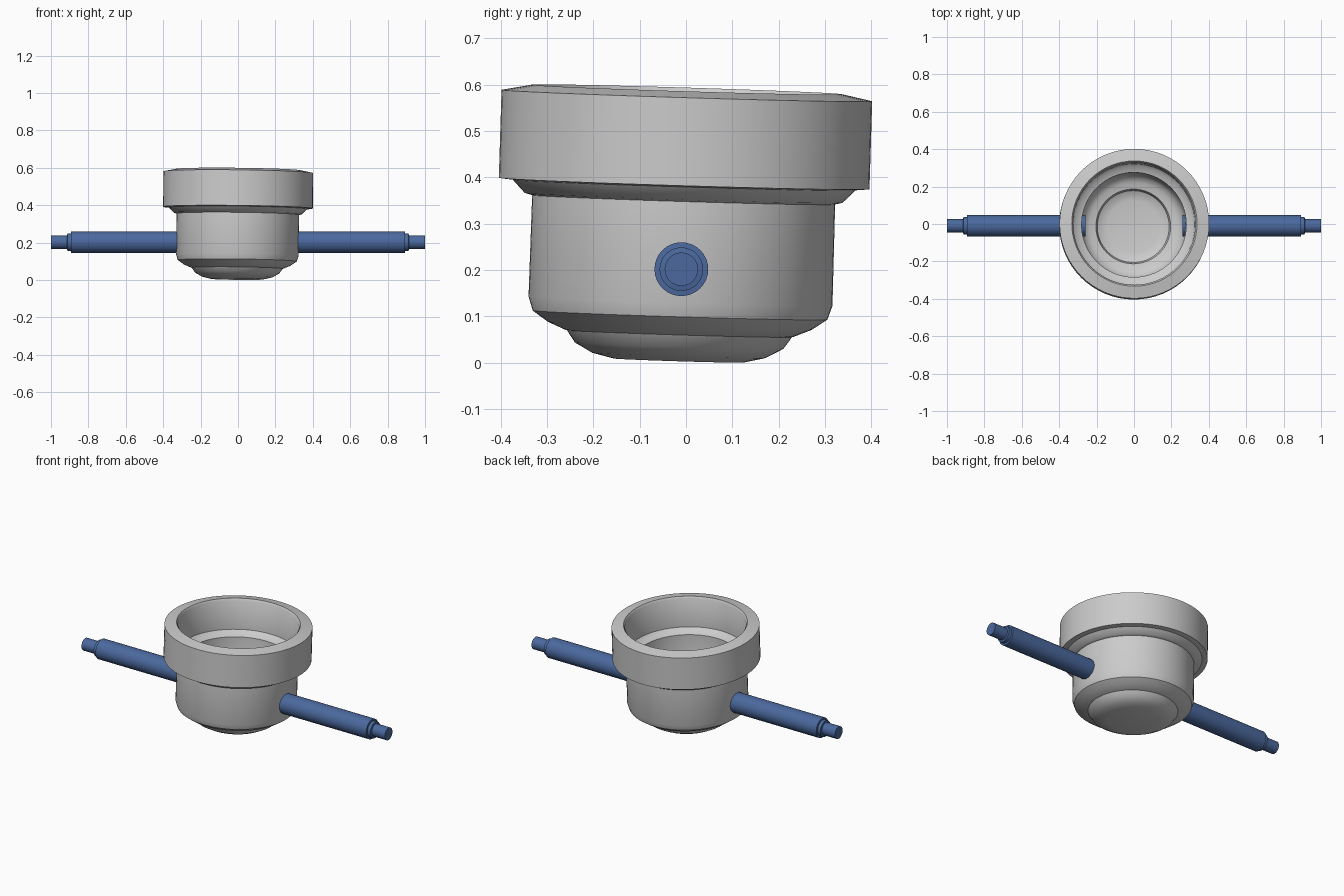
import bpy, bmesh, math
from mathutils import Matrix

if "Cube" in bpy.data.objects:
    bpy.data.objects.remove(bpy.data.objects["Cube"])


def lathe(name, profile, segments):
    """Spin (radius, height) points round the z axis; radius 0 closes the end."""
    bm = bmesh.new()
    rings = []
    for r, z in profile:
        n = 1 if r == 0 else segments
        rings.append([bm.verts.new((r * math.cos(2 * math.pi * i / n),
                                    r * math.sin(2 * math.pi * i / n), z))
                      for i in range(n)])
    for a, b in zip(rings, rings[1:]):
        for i in range(segments):
            j = (i + 1) % segments
            quad = [a[i % len(a)], a[j % len(a)], b[j % len(b)], b[i % len(b)]]
            bm.faces.new(list(dict.fromkeys(quad)))
    bmesh.ops.recalc_face_normals(bm, faces=bm.faces)
    mesh = bpy.data.meshes.new(name)
    bm.to_mesh(mesh)
    bm.free()
    obj = bpy.data.objects.new(name, mesh)
    bpy.context.collection.objects.link(obj)
    bpy.ops.object.select_all(action='DESELECT')
    obj.select_set(True)
    bpy.context.view_layer.objects.active = obj
    bpy.ops.object.shade_smooth_by_angle(angle=math.radians(35))
    return obj


# Hollow pot: outside from the foot up to the rim, then down the inside
pot = lathe("pot", [
    (0, 0.005), (0.14, 0.005), (0.187, 0.016), (0.225, 0.037), (0.243, 0.063),
    (0.247, 0.064), (0.285, 0.08), (0.318, 0.103), (0.328, 0.133),
    (0.327, 0.352), (0.343, 0.356), (0.37, 0.384),
    (0.40, 0.387), (0.40, 0.577), (0.335, 0.59),
    (0.327, 0.578), (0.325, 0.41), (0.31, 0.395), (0.28, 0.385),
    (0.278, 0.15), (0.262, 0.12), (0.235, 0.105), (0.20, 0.098),
    (0.192, 0.07), (0.17, 0.058), (0.14, 0.052), (0, 0.05)], 64)
pot.location = (-0.005, -0.016, 0)
pot.rotation_euler = (-0.031, 0.012, 0)   # leans slightly

# Handle rods on both sides, stepped down at the tips
blue = bpy.data.materials.new("blue")
blue.diffuse_color = (0.07, 0.14, 0.34, 1)
blue.use_nodes = True
blue.node_tree.nodes["Principled BSDF"].inputs["Base Color"].default_value = blue.diffuse_color
for side, name in ((1, "right_handle"), (-1, "left_handle")):
    rod = lathe(name, [
        (0, 0.26), (0.058, 0.26), (0.058, 0.892), (0.047, 0.893),
        (0.047, 0.912), (0.036, 0.914), (0.036, 1.0), (0, 1.0)], 32)
    rod.data.materials.append(blue)
    rod.matrix_world = (Matrix.Translation((0, -0.01, 0.202))
                        @ Matrix.Rotation(side * math.pi / 2, 4, 'Y'))
